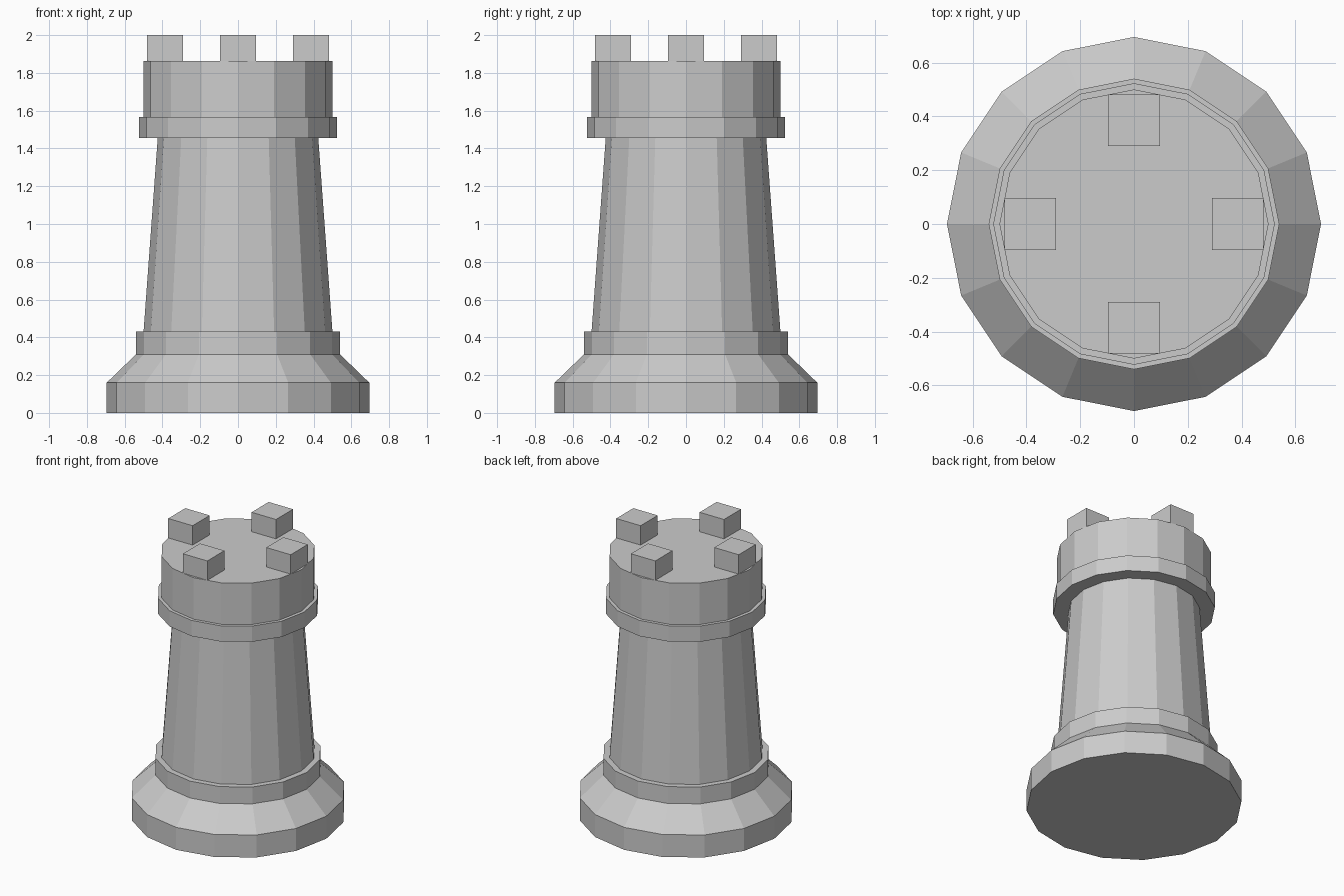
import bpy, bmesh
from math import cos, sin, pi

if "Cube" in bpy.data.objects:
    bpy.data.objects.remove(bpy.data.objects["Cube"])

SIDES = 16


def make_object(name, bm):
    bmesh.ops.recalc_face_normals(bm, faces=bm.faces)
    mesh = bpy.data.meshes.new(name)
    bm.to_mesh(mesh)
    bm.free()
    obj = bpy.data.objects.new(name, mesh)
    bpy.context.collection.objects.link(obj)
    return obj


def lathe(name, profile):
    """Flat-faced solid of revolution from (radius, z) points, capped at both ends."""
    bm = bmesh.new()
    rings = [[bm.verts.new((r * cos(2 * pi * i / SIDES), r * sin(2 * pi * i / SIDES), z))
              for i in range(SIDES)] for r, z in profile]
    for low, high in zip(rings, rings[1:]):
        for i in range(SIDES):
            j = (i + 1) % SIDES
            bm.faces.new((low[i], low[j], high[j], high[i]))
    bm.faces.new(rings[0][::-1])
    bm.faces.new(rings[-1])
    return make_object(name, bm)


# Tower body: foot, sloped skirt, lower ring, tapered shaft, collar, crown
lathe("tower_body", [
    (0.695, 0.0), (0.695, 0.16),
    (0.54, 0.31), (0.54, 0.43),
    (0.50, 0.43), (0.425, 1.455),
    (0.523, 1.455), (0.523, 1.567),
    (0.50, 1.567), (0.50, 1.862),
])

# Four battlement blocks standing on the crown
for k, side in enumerate(("right", "back", "left", "front")):
    bm = bmesh.new()
    bmesh.ops.create_cube(bm, size=1)
    bmesh.ops.scale(bm, vec=(0.192, 0.192, 0.138), verts=bm.verts)
    block = make_object("battlement_" + side, bm)
    block.location = (round(cos(k * pi / 2)) * 0.386, round(sin(k * pi / 2)) * 0.386, 1.931)
